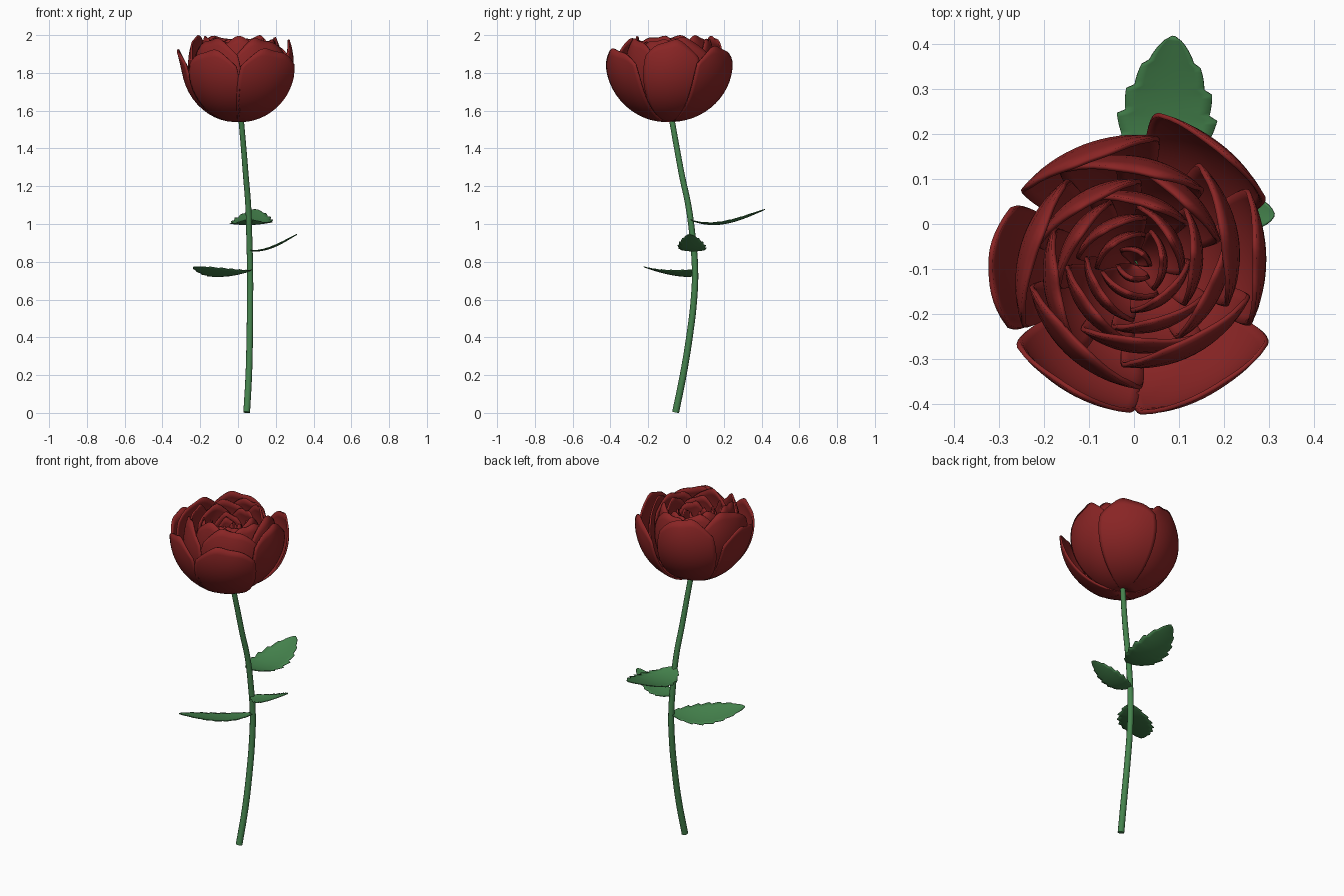
import bpy, random
from math import sin, cos, pi, radians
from mathutils import Vector

if "Cube" in bpy.data.objects:
    bpy.data.objects.remove(bpy.data.objects["Cube"])

random.seed(4)


def material(name, rgb):
    m = bpy.data.materials.new(name)
    m.diffuse_color = (*rgb, 1)
    m.use_nodes = True
    m.node_tree.nodes["Principled BSDF"].inputs["Base Color"].default_value = m.diffuse_color
    return m


RED = material("petal_red", (0.25, 0.018, 0.018))
GREEN = material("leaf_green", (0.06, 0.23, 0.075))


def grid_object(name, rows, mat, thickness):
    """Skin a grid of points, thicken it and shade it smooth."""
    n = len(rows[0])
    faces = [(i * n + j, i * n + j + 1, (i + 1) * n + j + 1, (i + 1) * n + j)
             for i in range(len(rows) - 1) for j in range(n - 1)]
    me = bpy.data.meshes.new(name)
    me.from_pydata([p for r in rows for p in r], [], faces)
    me.materials.append(mat)
    ob = bpy.data.objects.new(name, me)
    bpy.context.collection.objects.link(ob)
    s = ob.modifiers.new("thickness", "SOLIDIFY")
    s.thickness, s.offset = thickness, 0
    bpy.context.view_layer.objects.active = ob
    ob.select_set(True)
    bpy.ops.object.shade_smooth_by_angle(angle=radians(50))
    ob.select_set(False)
    return ob


# Petals: patches of a cup, closing in at the top, leaning out from the base
BASE = Vector((0.0, -0.09, 1.545))


def petal(name, az, R, H, half, lean=0.0, close=118, flare=0.0, twist=0.02):
    az, half, lean = radians(az), radians(half), radians(lean)
    T = radians(close)
    rows = []
    for i in range(15):
        row = []
        for j in range(17):
            u = j / 8 - 1
            v = (i / 14) * (1 - 0.15 * abs(u) ** 3)
            t = 0.08 + v * (T - 0.08)
            r = R * sin(t) * (1 + twist * u) / cos(u * half) ** 0.1
            r += flare * max(0, v - 0.75) ** 2
            z = H * (1 - cos(t)) / (1 - cos(T)) + 0.008 * sin(5 * u + az * 3) * v ** 4
            r, z = r * cos(lean) + z * sin(lean), z * cos(lean) - r * sin(lean) * 0.5
            a = az + u * half * (1 - 0.32 * v ** 5)
            row.append(BASE + Vector((r * cos(a), r * sin(a), z)))
        rows.append(row)
    return grid_object(name, rows, RED, 0.010)


# Outer petals: azimuth, radius, height, half width, lean, closing angle, flare
outer = [(3, 0.29, 0.425, 33, 0, 112, 0), (54, 0.315, 0.395, 31, 2, 106, 0),
         (113, 0.285, 0.445, 36, 0, 118, 0), (181, 0.265, 0.39, 30, 6, 110, 0.5),
         (242, 0.29, 0.385, 31, 5, 107, 0), (301, 0.30, 0.395, 33, 6, 107, 0)]
for k, p in enumerate(outer):
    petal(f"outer_petal_{k + 1}", *p)

# Inner rings: count, radius, height, half width, start azimuth
rings = [(5, 0.245, 0.44, 43, 20), (5, 0.20, 0.44, 44, 52), (5, 0.155, 0.42, 46, 5),
         (4, 0.11, 0.40, 52, 40), (3, 0.07, 0.385, 62, 10), (2, 0.035, 0.37, 75, 70)]
for k, (n, R, H, half, start) in enumerate(rings):
    for i in range(n):
        petal(f"inner_petal_{k + 1}_{i + 1}", start + 360 * i / n + random.uniform(-6, 6),
              R * random.uniform(0.96, 1.04), H + random.uniform(-0.015, 0.012), half,
              close=120, twist=0.08)

# Stem: a bevelled smooth curve
path = [(0.046, -0.055, 0.003), (0.057, -0.015, 0.2), (0.062, 0.018, 0.4), (0.064, 0.042, 0.6),
        (0.064, 0.048, 0.75), (0.06, 0.036, 0.92), (0.054, 0.012, 1.1),
        (0.042, -0.02, 1.25), (0.03, -0.048, 1.4), (0.015, -0.078, 1.57)]
cu = bpy.data.curves.new("stem", "CURVE")
cu.dimensions = "3D"
cu.bevel_depth, cu.bevel_resolution, cu.use_fill_caps = 0.016, 3, True
sp = cu.splines.new("BEZIER")
sp.bezier_points.add(len(path) - 1)
for k, (b, co) in enumerate(zip(sp.bezier_points, path)):
    b.co = co
    b.handle_left_type = b.handle_right_type = "AUTO"
    b.radius = 1.15 - 0.025 * k
cu.resolution_u = 5
cu.materials.append(GREEN)
bpy.context.collection.objects.link(bpy.data.objects.new("stem", cu))


# Leaves: sagging, toothed blades running from the stem to a tip
def leaf(name, start, tip, width, sag, tilt=0.0):
    a, b = Vector(start), Vector(tip)
    side = (b - a).cross(Vector((0, 0, 1))).normalized()
    rows = []
    for i in range(43):
        s = i / 42
        w = width / 2 * (sin(pi * s ** 0.9) ** 0.75 if 0 < s < 1 else 0) + 0.003
        if 3 < i < 42:
            w *= 1 + 0.16 * ((i % 6) / 5 - 0.6)
        mid = a.lerp(b, s) - Vector((0, 0, sag * sin(pi * s ** 0.8)))
        row = []
        for j in range(9):
            u = j / 4 - 1
            lift = 0.08 * w * u * u + tilt * w * u
            row.append(mid + side * w * u + Vector((0, 0, lift)))
        rows.append(row)
    return grid_object(name, rows, GREEN, 0.004)


leaf("upper_leaf", (0.056, 0.02, 1.026), (0.088, 0.418, 1.077), 0.21, 0.048, 0.03)
leaf("middle_leaf", (0.06, 0.042, 0.862), (0.312, 0.02, 0.945), 0.14, 0.028)
leaf("lower_leaf", (0.066, 0.048, 0.755), (-0.235, -0.22, 0.772), 0.18, 0.03, -0.2)
